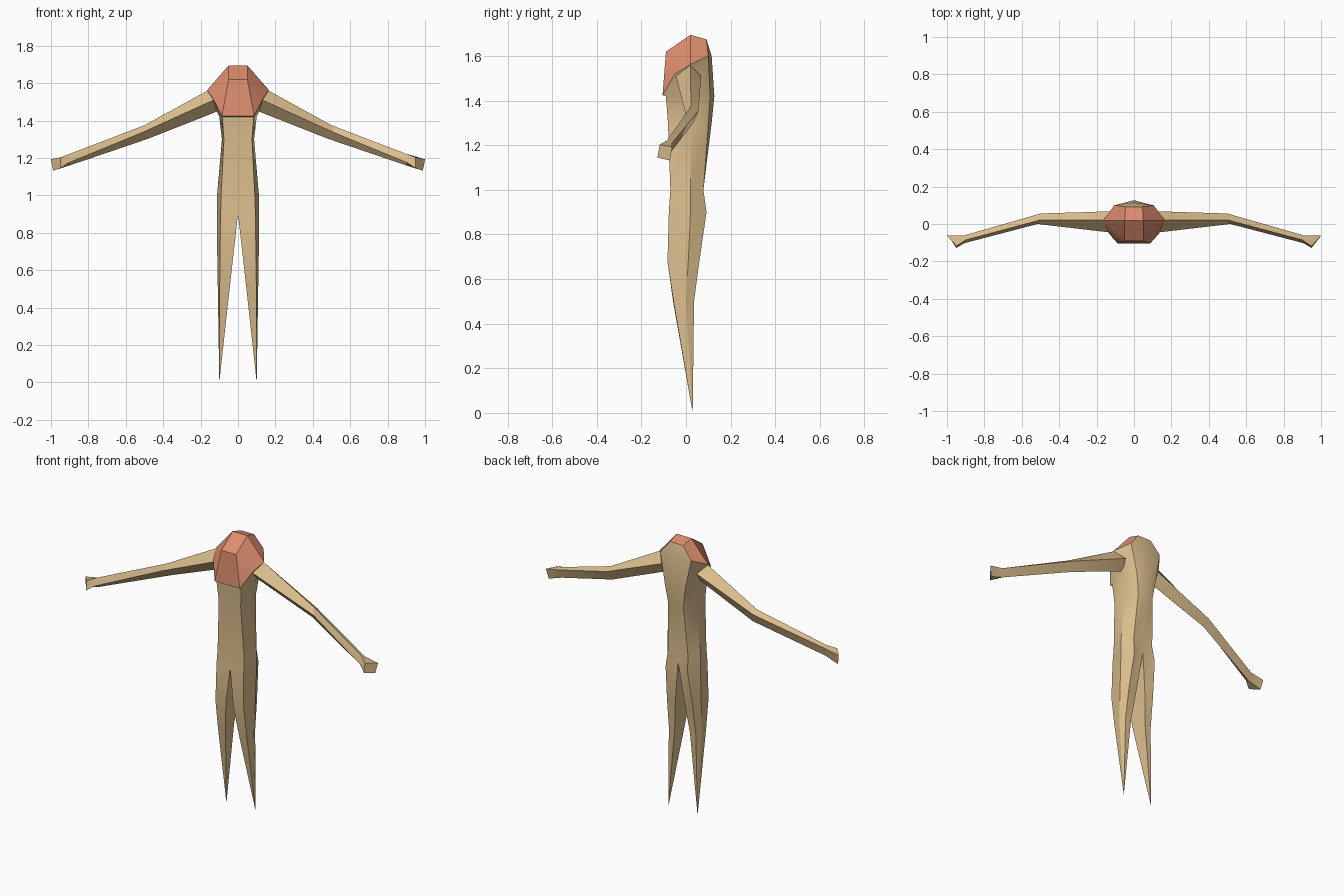
import bpy, bmesh, math

if "Cube" in bpy.data.objects:
    bpy.data.objects.remove(bpy.data.objects["Cube"])


def material(name, rgb):
    m = bpy.data.materials.new(name)
    m.diffuse_color = (*rgb, 1)
    m.use_nodes = True
    m.node_tree.nodes["Principled BSDF"].inputs["Base Color"].default_value = m.diffuse_color
    return m


TAN = material("tan", (0.72, 0.52, 0.27))
RED = material("terracotta", (0.73, 0.27, 0.16))


def build(name, faces, mats):
    """Mirror (points, material index) faces across x = 0, weld and shade."""
    bm = bmesh.new()
    for pts, mat in faces:
        for s in (1, -1):
            loop = [bm.verts.new((x * s, y, z)) for x, y, z in pts]
            bm.faces.new(loop[::s]).material_index = mat
    bmesh.ops.remove_doubles(bm, verts=bm.verts, dist=0.0005)
    bmesh.ops.dissolve_degenerate(bm, edges=bm.edges, dist=0.0005)
    bmesh.ops.recalc_face_normals(bm, faces=bm.faces)
    mesh = bpy.data.meshes.new(name)
    bm.to_mesh(mesh)
    bm.free()
    ob = bpy.data.objects.new(name, mesh)
    bpy.context.collection.objects.link(ob)
    for m in mats:
        mesh.materials.append(m)
    bpy.ops.object.select_all(action='DESELECT')
    ob.select_set(True)
    bpy.context.view_layer.objects.active = ob
    bpy.ops.object.shade_smooth_by_angle(angle=math.radians(30))
    return ob


def ring(z, *xy):
    return [(x, y, z) for x, y in xy]


# Half sections: inner front, outer front, side, outer back, inner back
rings = [
    ring(0.50, (.045, -.058), (.098, -.056), (.108, .0), (.092, .036), (.052, .036)),
    ring(0.68, (.025, -.083), (.096, -.083), (.111, .01), (.088, .060), (.032, .058)),
    ring(0.90, (0, -.077), (.093, -.077), (.113, .02), (.075, .092), (.022, .085)),
    ring(1.00, (0, -.070), (.090, -.070), (.112, .02), (.068, .078), (0, .068)),
    ring(1.30, (0, -.081), (.075, -.081), (.086, .02), (.052, .100), (0, .115)),
    ring(1.42, (0, -.090), (.084, -.090), (.100, .02), (.070, .108), (0, .127)),
]
# Back of the crotch closes on the centre line
rings[2][4] = (0, .078, .94)
tip = (.1, .03, 0)
body = []

# Pointed legs and torso
for i in range(5):
    body.append(((tip, rings[0][i], rings[0][(i + 1) % 5]), 0))
for low, high in zip(rings, rings[1:]):
    for i in range(4):
        body.append(((low[i], low[i + 1], high[i + 1], high[i]), 0))
# Inner sides of the legs
for low, high in zip(rings[:2], rings[1:3]):
    body.append(((low[4], low[0], high[0], high[4]), 0))

# Shoulder mantle and head
_, fr, side, back, spine = rings[5]
hem = (.086, -.105, 1.425)
chest = (.135, -.05, 1.52)
shoulder = (.165, .02, 1.563)
brow = (.05, -.09, 1.62)
crown = (.05, .02, 1.695)
nape = (.105, .10, 1.6)
peak = (.045, .092, 1.675)


def mid(p):
    return (0, p[1], p[2])


nape_mid = (0, .115, 1.6)
body += [
    ((mid(fr), fr, hem, mid(hem)), 0),
    ((fr, chest, hem), 0),
    ((fr, side, shoulder, chest), 0),
    ((side, back, nape, shoulder), 0),
    ((back, spine, nape_mid, nape), 0),
    ((nape, nape_mid, mid(peak), peak), 0),
    ((mid(hem), hem, brow, mid(brow)), 1),
    ((hem, chest, brow), 1),
    ((chest, shoulder, crown, brow), 1),
    ((mid(brow), brow, crown, mid(crown)), 1),
    ((shoulder, nape, peak, crown), 1),
    ((mid(crown), crown, peak, mid(peak)), 1),
]
build("body", body, [TAN, RED])

# Arms: front, top, back and bottom corner of each section
arm = [
    [(.130, -.045, 1.51), (.163, .02, 1.56), (.120, .068, 1.51), (.095, .02, 1.455)],
    [(.515, .000, 1.335), (.500, .022, 1.375), (.500, .056, 1.355), (.480, .035, 1.303)],
    [(.905, -.102, 1.175), (.900, -.085, 1.222), (.910, -.062, 1.210), (.900, -.075, 1.160)],
    [(.950, -.128, 1.145), (.950, -.118, 1.203), (1.00, -.062, 1.193), (.988, -.072, 1.132)],
]
faces = [(arm[0], 0), (arm[-1], 0)]
for a, b in zip(arm, arm[1:]):
    for i in range(4):
        j = (i + 1) % 4
        faces.append(((a[i], a[j], b[j], b[i]), 0))
build("arms", faces, [TAN])
